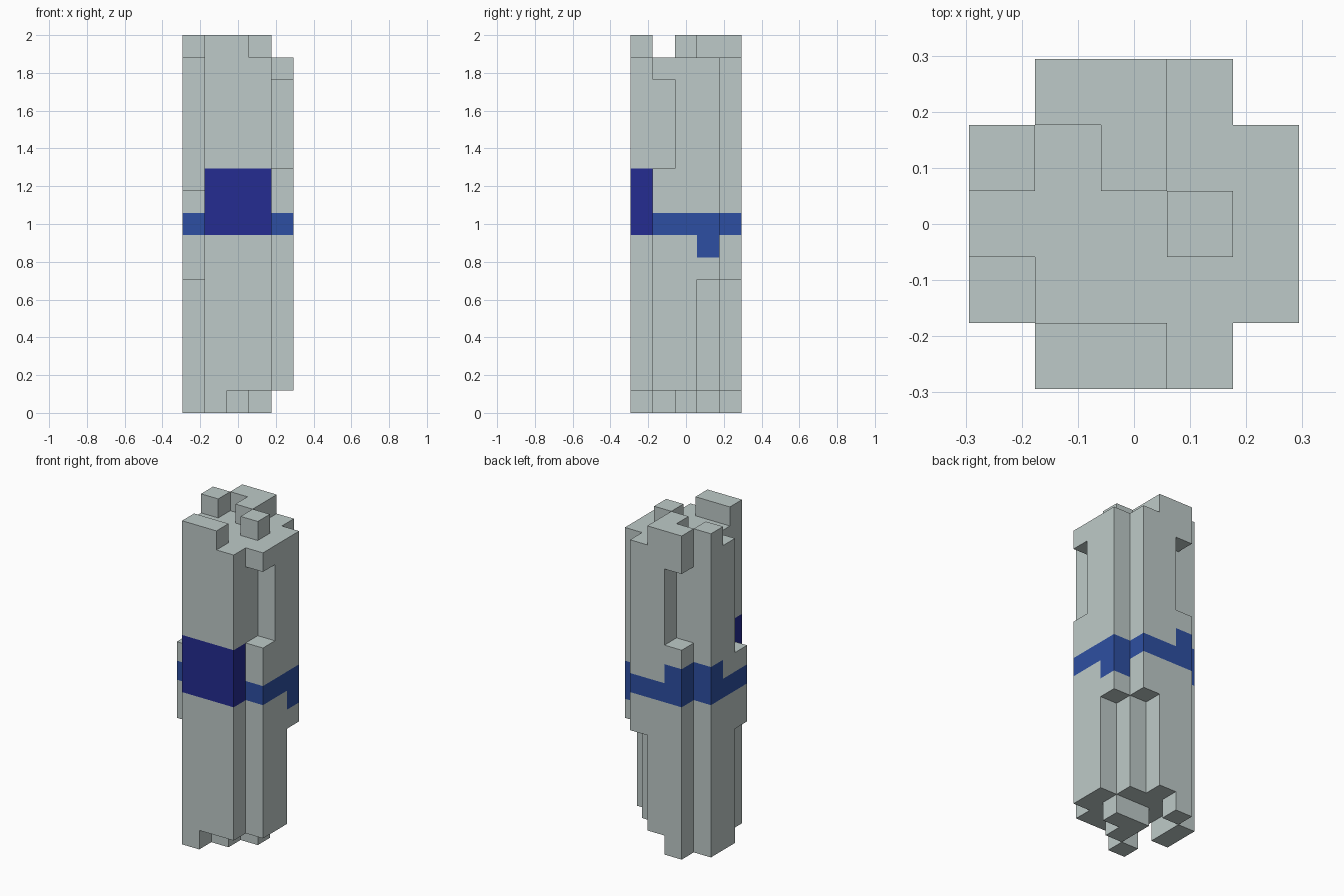
import bpy, bmesh
from math import radians
from mathutils import Vector

if "Cube" in bpy.data.objects:
    bpy.data.objects.remove(bpy.data.objects["Cube"])

U = 2 / 17                      # one block; the model is 5 x 5 x 17 blocks


def material(name, rgb):
    m = bpy.data.materials.new(name)
    m.diffuse_color = (*rgb, 1)
    m.use_nodes = True
    m.node_tree.nodes["Principled BSDF"].inputs["Base Color"].default_value = m.diffuse_color
    return m


GREY = material("pale_grey", (0.515, 0.59, 0.578))
BLUE = material("blue", (0.027, 0.078, 0.36))
NAVY = material("navy", (0.018, 0.025, 0.285))


def box(xs, ys, zs):
    """Set of blocks in half-open ranges."""
    return {(x, y, z) for x in range(*xs) for y in range(*ys) for z in range(*zs)}


def column(x, y, z0, z1):
    return box((x, x + 1), (y, y + 1), (z0, z1))


# Shaft: plus-shaped section, 15 blocks tall
solid = box((1, 4), (0, 5), (1, 16)) | box((0, 5), (1, 4), (1, 16))

# Recesses cut into the sides
solid -= column(4, 1, 11, 15) | column(1, 4, 11, 15)      # side windows
solid -= column(4, 3, 1, 6) | column(3, 4, 1, 6)          # lower back right
solid -= column(0, 1, 1, 6) | column(0, 1, 10, 16)        # left front edge

# Pegs on the top and bottom ends
for x, y in [(1, 0), (2, 0), (3, 2), (2, 3), (1, 4), (2, 4), (0, 3)]:
    solid |= column(x, y, 16, 17)
for x, y in [(1, 0), (2, 1), (2, 2), (3, 2), (0, 2), (0, 3), (1, 4)]:
    solid |= column(x, y, 0, 1)

# Coloured parts: front panel, and the stepped ring around the middle
panel = box((1, 4), (0, 1), (8, 11))
ring = box((0, 5), (1, 5), (8, 9)) | column(4, 3, 7, 8)
ring |= column(1, 4, 9, 10) | column(0, 3, 9, 10)
ring &= solid


def build(name, cells, mat):
    """Outer skin of a set of blocks, merged into large flat faces."""
    bm = bmesh.new()
    for c in cells:
        for axis in range(3):
            for side in (0, 1):
                near = list(c)
                near[axis] += 2 * side - 1
                if tuple(near) in solid:
                    continue
                a, b = (axis + 1) % 3, (axis + 2) % 3
                loop = [(0, 0), (1, 0), (1, 1), (0, 1)]
                verts = []
                for i, j in (loop if side else loop[::-1]):
                    p = Vector(c)
                    p[axis] += side
                    p[a] += i
                    p[b] += j
                    verts.append(bm.verts.new((p - Vector((2.5, 2.5, 0))) * U))
                bm.faces.new(verts)
    bmesh.ops.remove_doubles(bm, verts=bm.verts, dist=1e-4)
    bmesh.ops.dissolve_limit(bm, angle_limit=radians(1), verts=bm.verts, edges=bm.edges)
    mesh = bpy.data.meshes.new(name)
    bm.to_mesh(mesh)
    bm.free()
    mesh.materials.append(mat)
    bpy.context.collection.objects.link(bpy.data.objects.new(name, mesh))


build("shaft", solid - panel - ring, GREY)
build("middle_ring", ring, BLUE)
build("front_panel", panel, NAVY)
